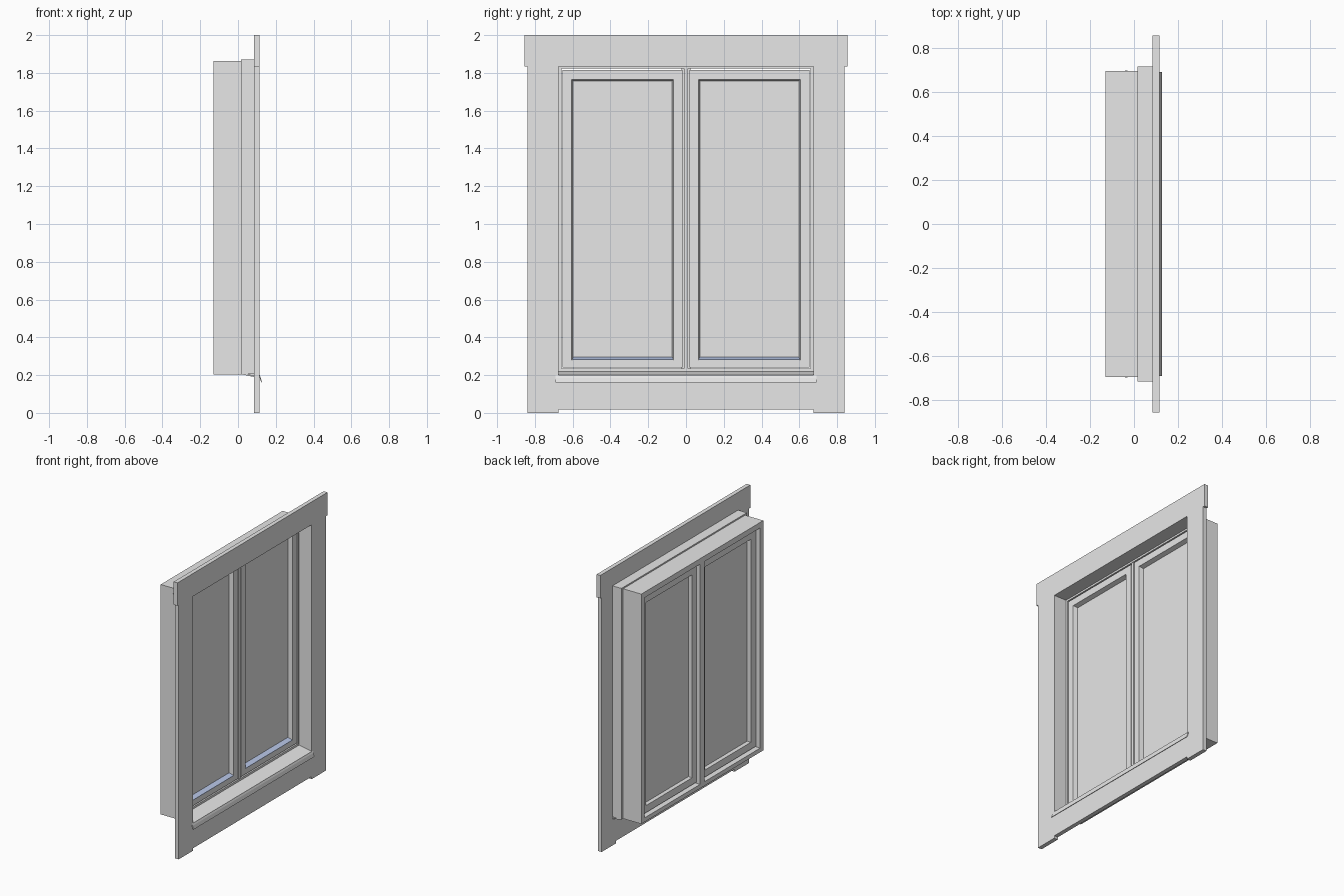
import bpy, bmesh
from mathutils import Matrix, Vector

cube = bpy.data.objects.get("Cube")
if cube:
    bpy.data.objects.remove(cube, do_unlink=True)


def material(name, rgb):
    m = bpy.data.materials.new(name)
    m.use_nodes = True
    m.diffuse_color = (*rgb, 1)
    m.node_tree.nodes["Principled BSDF"].inputs["Base Color"].default_value = (*rgb, 1)
    return m


GREY = material("light grey paint", (0.8, 0.8, 0.8))
BLUE = material("pale blue bead", (0.52, 0.62, 0.87))


def finish(name, bm, mat=GREY):
    bmesh.ops.recalc_face_normals(bm, faces=bm.faces)
    mesh = bpy.data.meshes.new(name)
    bm.to_mesh(mesh)
    bm.free()
    mesh.materials.append(mat)
    ob = bpy.data.objects.new(name, mesh)
    bpy.context.collection.objects.link(ob)
    return ob


def prism(name, points, direction, mat=GREY):
    """Extrude a flat outline along a vector."""
    bm = bmesh.new()
    face = bm.faces.new([bm.verts.new(p) for p in points])
    new = bmesh.ops.extrude_face_region(bm, geom=[face])["geom"]
    verts = [g for g in new if isinstance(g, bmesh.types.BMVert)]
    bmesh.ops.translate(bm, verts=verts, vec=Vector(direction))
    return finish(name, bm, mat)


def slab(name, x0, x1, outline):
    """Outline in (y, z), thickness along x."""
    return prism(name, [(x0, y, z) for y, z in outline], (x1 - x0, 0, 0))


def rail(name, y0, y1, profile, mat=GREY):
    """Profile in (x, z), length along y."""
    return prism(name, [(x, y0, z) for x, z in profile], (0, y1 - y0, 0), mat)


def rect(y0, y1, z0, z1):
    return [(y0, z0), (y1, z0), (y1, z1), (y0, z1)]


def ring(name, loops):
    """Rectangular frame lofted through a closed series of (x, rectangle)."""
    bm = bmesh.new()
    rows = [[bm.verts.new((x, y, z)) for y, z in r] for x, r in loops]
    for a, b in zip(rows, rows[1:] + rows[:1]):
        for i in range(4):
            j = (i + 1) % 4
            bm.faces.new((a[i], a[j], b[j], b[i]))
    return finish(name, bm)


def mirrored(half):
    """Complete a half outline about y = 0."""
    return half + [(-y, z) for y, z in reversed(half)]


# Flat outer casing with a wider head, short feet and a window opening
casing = slab("casing", 0.085, 0.115, mirrored(
    [(0.675, 0.018), (0.675, 0), (0.84, 0), (0.84, 1.835), (0.855, 1.835), (0.855, 2)]))
cutter = slab("casing_cutter", 0.05, 0.15, rect(-0.675, 0.675, 0.19, 1.835))
cutter.hide_render = True
cutter.hide_viewport = True
cut = casing.modifiers.new("opening", "BOOLEAN")
cut.object = cutter
cut.solver = "EXACT"
bpy.context.view_layer.update()
baked = bpy.data.meshes.new_from_object(
    casing.evaluated_get(bpy.context.evaluated_depsgraph_get()))
casing.modifiers.clear()
casing.data = baked
bpy.data.objects.remove(cutter, do_unlink=True)

# Jamb extension lining the opening on three sides
slab("jamb_extension", 0.015, 0.085, mirrored(
    [(0.675, 1.835), (0.675, 0.206), (0.715, 0.206), (0.715, 1.872)]))

# Main window frame and centre post
outer = rect(-0.695, 0.695, 0.204, 1.862)
inner = rect(-0.66, 0.66, 0.234, 1.822)
ring("window_frame", [(-0.13, outer), (0.015, outer), (0.015, inner), (-0.13, inner)])
slab("centre_post_front", -0.09, 0.012, rect(-0.011, 0.011, 0.234, 1.822))
slab("centre_post_back", -0.13, -0.09, rect(-0.025, 0.025, 0.234, 1.822))

# Sloping sill on a wider base, with a folded drip nose
rail("sill_base", -0.715, 0.715,
     [(0.015, 0.212), (0.085, 0.198), (0.085, 0.19), (0.015, 0.205)])
rail("sill", -0.675, 0.675, [(0, 0.222), (0.116, 0.2), (0.116, 0.19), (0, 0.207)])
rail("sill_nose", -0.69, 0.69,
     [(0.115, 0.2), (0.121, 0.186), (0.127, 0.16), (0.124, 0.16), (0.115, 0.184)])

for side, s in (("right", -1), ("left", 1)):
    def pane(a, b, z0, z1):
        return rect(min(s * a, s * b), max(s * a, s * b), z0, z1)

    # Sash nearly flush with the frame, rebated on both sides of the glass
    edge = pane(0.018, 0.653, 0.241, 1.815)
    lip = pane(0.067, 0.605, 0.281, 1.765)
    rebate = pane(0.073, 0.597, 0.292, 1.756)
    ring(side + "_sash", [(-0.1, edge), (0.012, edge), (0.012, lip),
                          (-0.02, rebate), (-0.1, rebate)])

    # Thick double glazed unit
    slab(side + "_glass", -0.07, -0.02, pane(0.071, 0.599, 0.288, 1.758))

    # Sloped bead under the glass
    ends = sorted((s * 0.07, s * 0.6))
    rail(side + "_glazing_bead", *ends,
         [(0.013, 0.279), (0.013, 0.283), (-0.021, 0.296), (-0.021, 0.28)], BLUE)

    # Small flush plug on the outside of the frame
    bm = bmesh.new()
    bmesh.ops.create_cone(bm, cap_ends=True, segments=12, radius1=0.006, radius2=0.006,
                          depth=0.002, matrix=Matrix.Translation((-0.035, s * 0.695, 1.82))
                          @ Matrix.Rotation(1.5708, 4, "X"))
    finish(side + "_frame_plug", bm)
